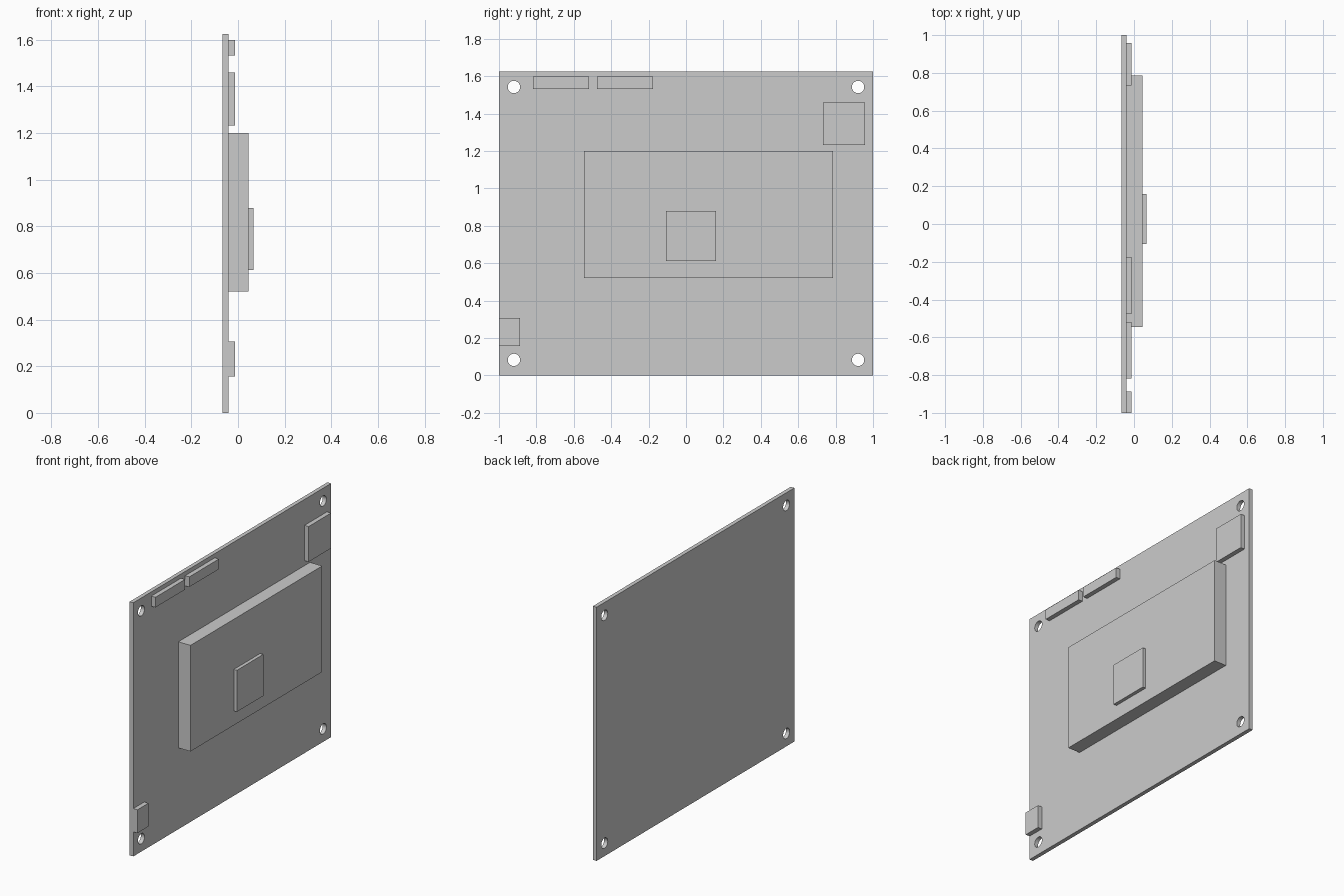
import bpy
import math

if "Cube" in bpy.data.objects:
    bpy.data.objects.remove(bpy.data.objects["Cube"])

BACK, FACE, LOW, HIGH, TOP = -0.067, -0.041, -0.012, 0.045, 0.067


def box(name, x, y, z):
    """Axis-aligned box from (min, max) pairs."""
    centre = [(a + b) / 2 for a, b in (x, y, z)]
    bpy.ops.mesh.primitive_cube_add(size=1, location=centre)
    ob = bpy.context.object
    ob.name = name
    ob.scale = [b - a for a, b in (x, y, z)]
    bpy.ops.object.transform_apply(location=False, rotation=False, scale=True)
    return ob


# Circuit board with four corner mounting holes
board = box("board", (BACK, FACE), (-1, 1), (0, 1.624))
for y in (-0.92, 0.92):
    for z in (0.083, 1.542):
        bpy.ops.mesh.primitive_cylinder_add(
            vertices=32, radius=0.033, depth=0.2,
            location=((BACK + FACE) / 2, y, z), rotation=(0, math.pi / 2, 0))
        cutter = bpy.context.object
        cutter.hide_render = True
        bpy.context.view_layer.objects.active = board
        mod = board.modifiers.new("mounting_hole", 'BOOLEAN')
        mod.operation = 'DIFFERENCE'
        mod.solver = 'EXACT'
        mod.object = cutter
        bpy.ops.object.modifier_apply(modifier=mod.name)
        bpy.data.objects.remove(cutter)

# Smooth hole walls, keep board edges crisp
bpy.ops.object.select_all(action='DESELECT')
board.select_set(True)
bpy.context.view_layer.objects.active = board
bpy.ops.object.shade_smooth_by_angle(angle=math.radians(30))

# Main module and the raised chip on its face
box("main_module", (FACE, HIGH), (-0.545, 0.787), (0.521, 1.2))
box("raised_chip", (HIGH, TOP), (-0.106, 0.16), (0.613, 0.879))

# Two pin headers along the upper edge
for i, y in enumerate((-0.818, -0.476)):
    box(f"pin_header_{i + 1}", (FACE, LOW), (y, y + 0.3), (1.532, 1.597))

# Square socket and the edge connector
box("square_socket", (FACE, LOW), (0.732, 0.958), (1.232, 1.458))
box("edge_connector", (FACE, LOW), (-1, -0.888), (0.157, 0.306))
